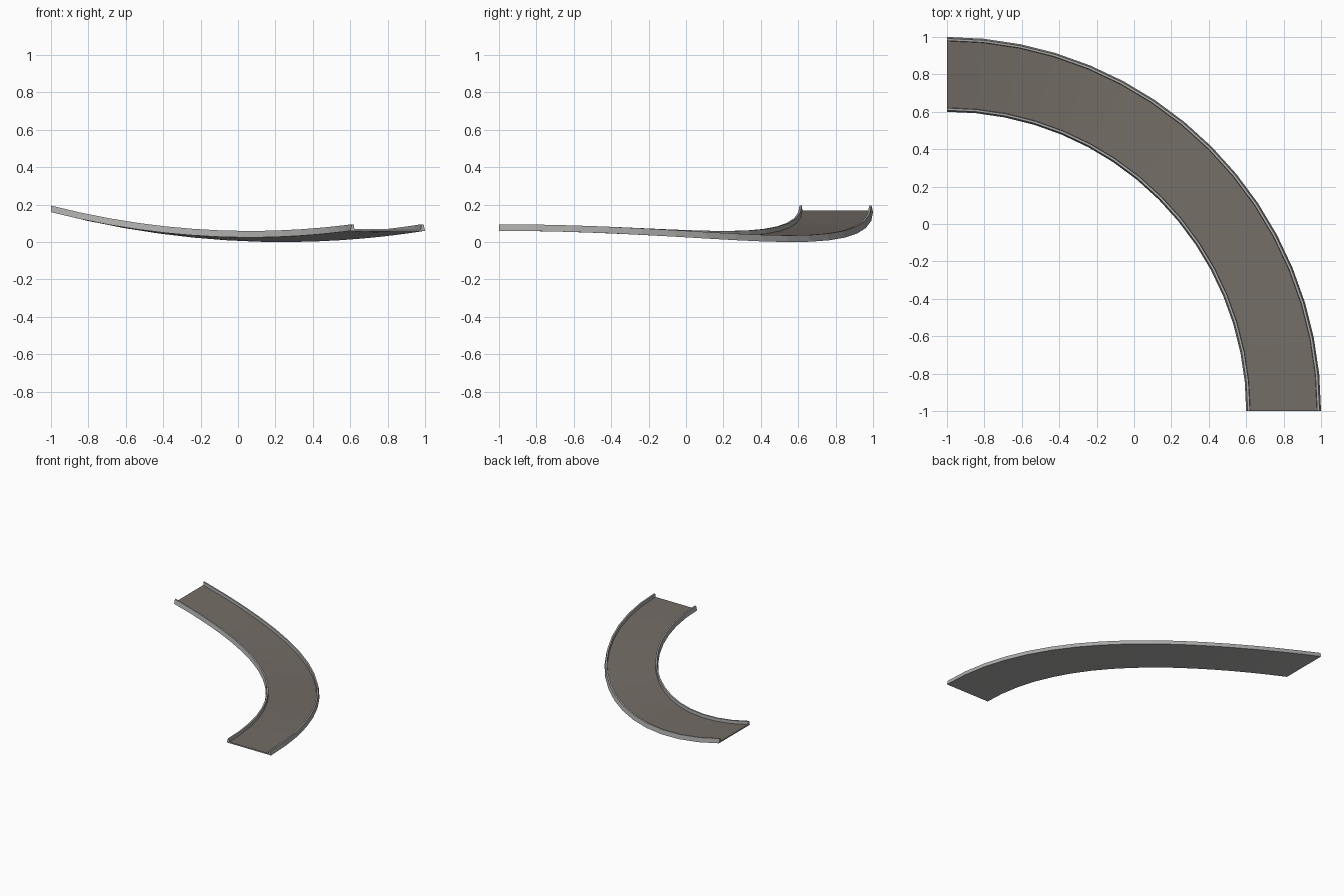
import bpy, bmesh, math

if "Cube" in bpy.data.objects:
    bpy.data.objects.remove(bpy.data.objects["Cube"])

SEGMENTS = 16
R_IN, R_OUT = 1.6, 2.0


def material(name, rgb):
    m = bpy.data.materials.new(name)
    m.diffuse_color = (*rgb, 1)
    m.use_nodes = True
    m.node_tree.nodes["Principled BSDF"].inputs["Base Color"].default_value = m.diffuse_color
    return m


GREY = material("concrete grey", (0.41, 0.41, 0.405))
BROWN = material("deck brown", (0.175, 0.152, 0.134))


def base_height(r, t):
    # underside height: each edge follows a sagging parabola, blended across the width
    u = math.cos(t)
    outer = 0.104 * (2.0 * u - 1.24) ** 2
    inner = 0.025 + 0.12 * (1.6 * u - 1.06) ** 2
    k = (r - R_IN) / (R_OUT - R_IN)
    return inner + (outer - inner) * k


def sweep(name, profile, mats, pick=None):
    """Sweep a closed (radius, height) profile round the quarter turn."""
    bm = bmesh.new()
    rings = []
    for i in range(SEGMENTS + 1):
        t = math.pi / 2 * i / SEGMENTS
        rings.append([bm.verts.new((r * math.cos(t) - 1, r * math.sin(t) - 1,
                                    base_height(r, t) + h)) for r, h in profile])
    n = len(profile)
    for a, b in zip(rings, rings[1:]):
        for j in range(n):
            k = (j + 1) % n
            bm.faces.new((a[j], a[k], b[k], b[j]))
    bm.faces.new(rings[0])
    bm.faces.new(rings[-1][::-1])
    bmesh.ops.recalc_face_normals(bm, faces=bm.faces)
    if pick:
        for f in bm.faces:
            f.material_index = pick(f)
    me = bpy.data.meshes.new(name)
    bm.to_mesh(me)
    bm.free()
    for m in mats:
        me.materials.append(m)
    ob = bpy.data.objects.new(name, me)
    bpy.context.collection.objects.link(ob)
    return ob


# Road deck: brown on top, grey below and at the ends
sweep("deck", [(1.622, 0), (1.978, 0), (1.978, 0.01), (1.622, 0.01)],
      [BROWN, GREY], lambda f: 0 if f.normal.z > 0.5 else 1)

# Rail with a sloped outer side, mirrored for the inner and outer edges
rail = [(0, 0), (0.022, 0), (0.022, 0.01), (0.02, 0.035), (0.008, 0.035)]
sweep("inner_rail", [(R_IN + d, h) for d, h in rail], [GREY])
sweep("outer_rail", [(R_OUT - d, h) for d, h in rail], [GREY])
